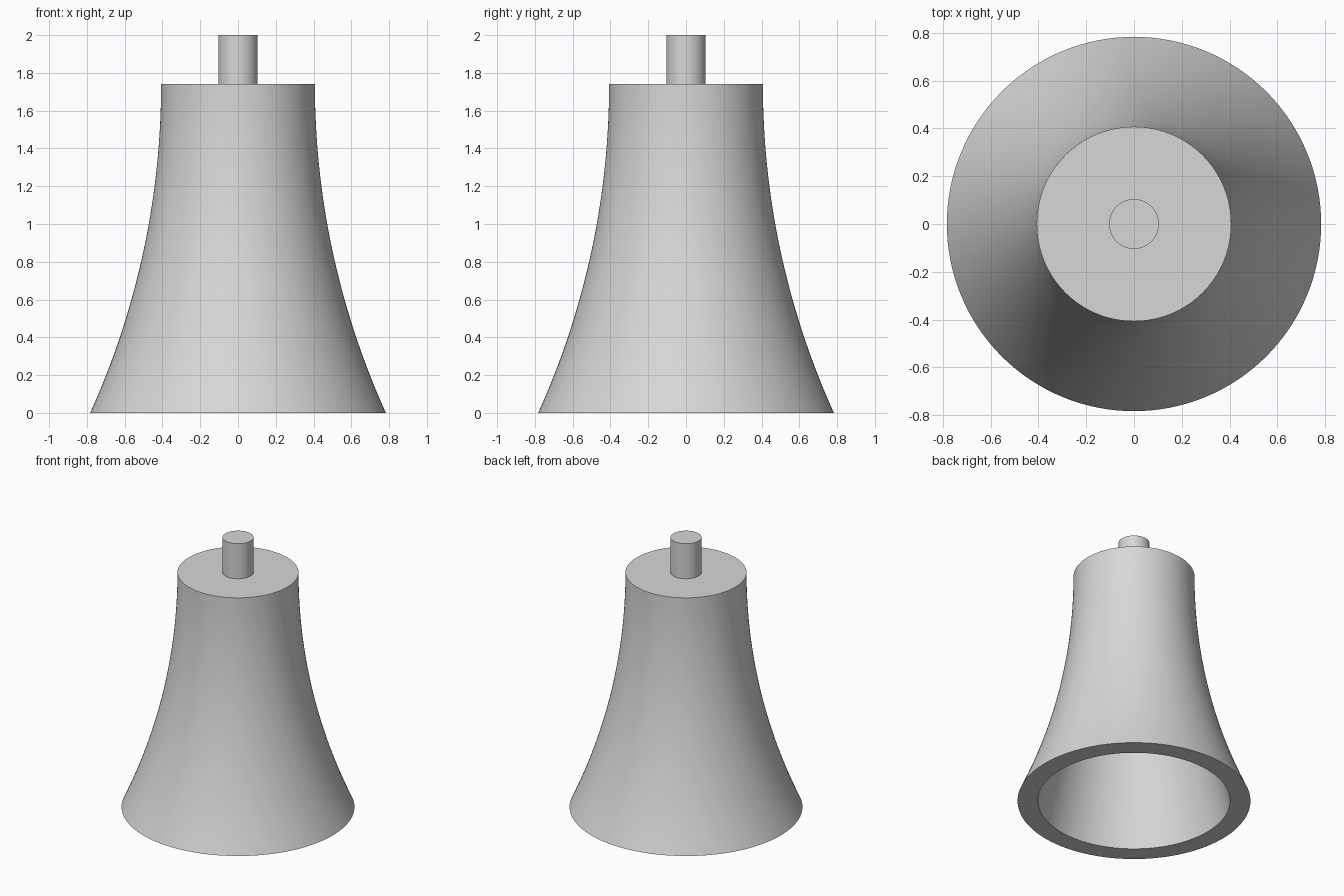
import bpy, bmesh, math

if "Cube" in bpy.data.objects:
    bpy.data.objects.remove(bpy.data.objects["Cube"])

SEG = 128    # sides around the axis
STEPS = 32   # rings along the flared wall
R_TOP, R_RIM, H_BODY = 0.407, 0.783, 1.74
R_MOUTH, R_ROOF, H_CAVITY = 0.646, 0.27, 1.61

metal = bpy.data.materials.new("light_grey")
metal.diffuse_color = (0.68, 0.68, 0.68, 1)
metal.use_nodes = True
metal.node_tree.nodes["Principled BSDF"].inputs["Base Color"].default_value = metal.diffuse_color

# Circular arc, vertical at the shoulder and flaring to the rim
SAG = R_RIM - R_TOP
ARC = (H_BODY ** 2 + SAG ** 2) / (2 * SAG)


def outer_radius(z):
    return R_TOP + ARC - math.sqrt(ARC ** 2 - (H_BODY - z) ** 2)


def lathe(name, profile):
    """Revolve (radius, z) points around z and cap both ends."""
    bm = bmesh.new()
    rings = []
    for r, z in profile:
        rings.append([bm.verts.new((r * math.cos(2 * math.pi * i / SEG),
                                    r * math.sin(2 * math.pi * i / SEG), z))
                      for i in range(SEG)])
    for a, b in zip(rings, rings[1:]):
        for i in range(SEG):
            j = (i + 1) % SEG
            bm.faces.new((a[i], a[j], b[j], b[i]))
    bm.faces.new(rings[0])
    bm.faces.new(rings[-1])
    bmesh.ops.recalc_face_normals(bm, faces=bm.faces)
    mesh = bpy.data.meshes.new(name)
    bm.to_mesh(mesh)
    bm.free()
    mesh.materials.append(metal)
    obj = bpy.data.objects.new(name, mesh)
    bpy.context.collection.objects.link(obj)
    bpy.context.view_layer.objects.active = obj
    obj.select_set(True)
    bpy.ops.object.shade_smooth_by_angle(angle=math.radians(30))
    obj.select_set(False)
    return obj


# Bell body: straight tapered cavity inside, flared wall outside
inside = [(R_ROOF, H_CAVITY), (R_MOUTH, 0)]
outside = [(outer_radius(z), z)
           for z in (H_BODY * i / STEPS for i in range(STEPS + 1))]
lathe("bell_body", inside + outside)

# Stem on top
lathe("stem", [(0.104, H_BODY), (0.104, 2.0)])
